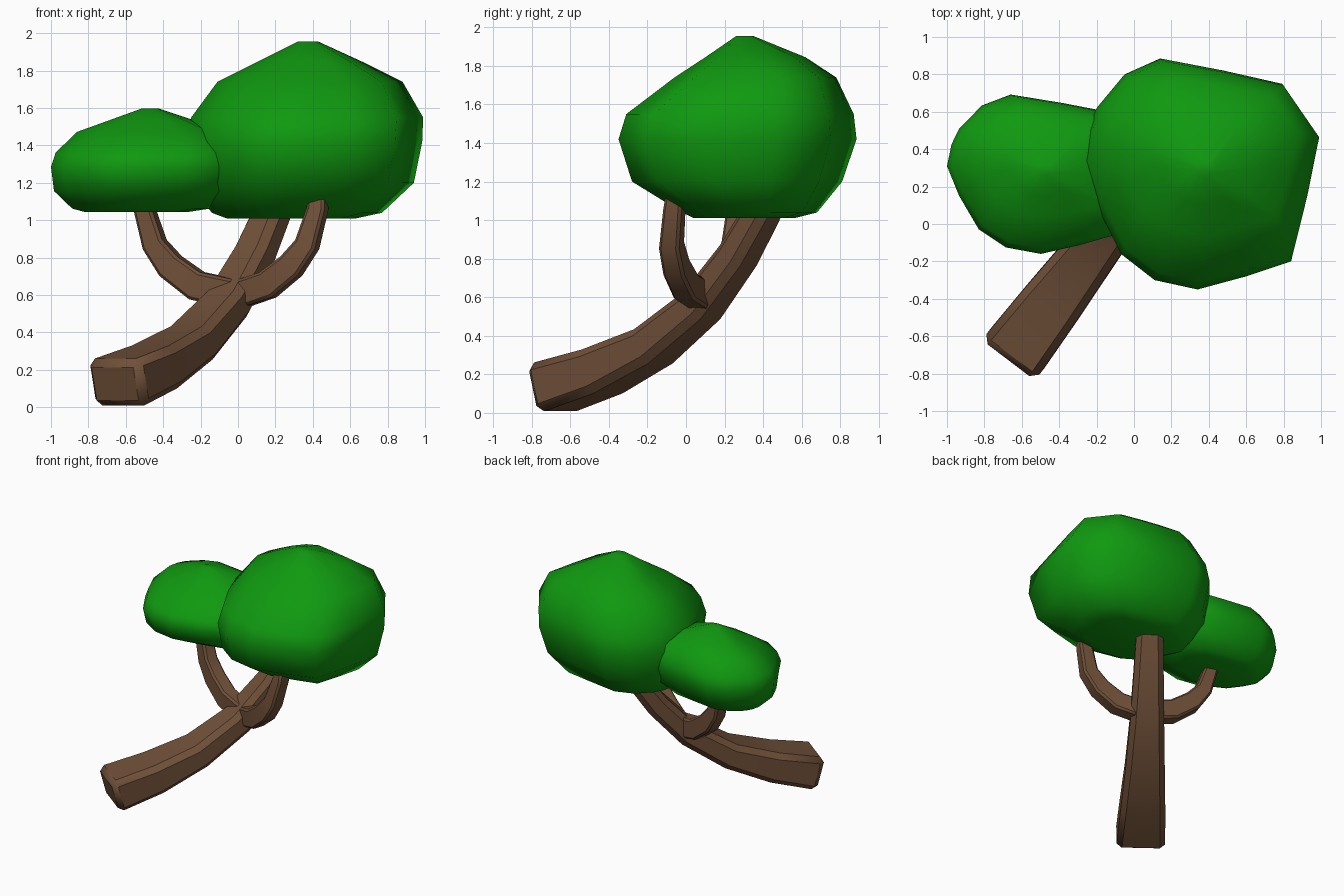
import bpy, bmesh
from mathutils import Vector

if "Cube" in bpy.data.objects:
    bpy.data.objects.remove(bpy.data.objects["Cube"], do_unlink=True)


def material(name, rgb):
    m = bpy.data.materials.new(name)
    m.use_nodes = True
    color = (*rgb, 1)
    m.diffuse_color = color
    m.node_tree.nodes["Principled BSDF"].inputs["Base Color"].default_value = color
    return m


bark = material("bark_brown", (0.16, 0.08, 0.04))
leaf = material("leaf_green", (0.005, 0.32, 0.005))


def make_object(name, mesh, angle):
    ob = bpy.data.objects.new(name, mesh)
    bpy.context.collection.objects.link(ob)
    bpy.ops.object.select_all(action="DESELECT")
    ob.select_set(True)
    bpy.context.view_layer.objects.active = ob
    bpy.ops.object.shade_smooth_by_angle(angle=angle)
    return ob


def loft(name, rings, mat):
    """Join equal-length rings of points into a capped mesh."""
    bm = bmesh.new()
    loops = [[bm.verts.new(p) for p in ring] for ring in rings]
    n = len(loops[0])
    for a, b in zip(loops, loops[1:]):
        for i in range(n):
            j = (i + 1) % n
            bm.faces.new((a[i], a[j], b[j], b[i]))
    bm.faces.new(loops[0])
    bm.faces.new(loops[-1])
    bmesh.ops.recalc_face_normals(bm, faces=bm.faces)
    mesh = bpy.data.meshes.new(name)
    bm.to_mesh(mesh)
    bm.free()
    mesh.materials.append(mat)
    return mesh


def limb(name, path, bevel):
    """Square-section limb; path rows are x, y, z, half width, half height."""
    pts = [Vector(p[:3]) for p in path]
    run = pts[-1] - pts[0]
    side = Vector((run.y, -run.x, 0)).normalized()
    rings = []
    for i, p in enumerate(pts):
        tangent = (pts[min(i + 1, len(pts) - 1)] - pts[max(i - 1, 0)]).normalized()
        up = side.cross(tangent).normalized()
        w, h = path[i][3:]
        rings.append([p + side * w * a + up * h * b
                      for a, b in ((-1, -1), (1, -1), (1, 1), (-1, 1))])
    ob = make_object(name, loft(name, rings, bark), 0.9)
    mod = ob.modifiers.new("soft_edges", "BEVEL")
    mod.width = bevel
    mod.segments = 1
    mod.limit_method = "ANGLE"
    mod.angle_limit = 0.9
    return ob


# Leaning trunk, in one vertical plane: y, z, half width, half height
lean = [(-.71, .125, .18, .132), (-.435, .215, .165, .12), (-.17, .345, .145, .1),
        (.08, .555, .125, .09), (.27, .815, .11, .085), (.39, 1.03, .1, .08),
        (.45, 1.15, .09, .075)]
limb("trunk", [(-.68 + (y + .74) * .76, y, z, w, h) for y, z, w, h in lean], .04)

# Two side branches curving up into the foliage
limb("left_branch", [(0, -.0 + .09, .6, .06, .075), (.16, .0, .655, .06, .075),
                     (.285, -.05, .755, .058, .07), (.37, -.075, .87, .055, .06),
                     (.425, -.06, 1.06, .05, .05), (.43, -.05, 1.15, .045, .045)], .015)
limb("right_branch", [(0, .1, .6, .06, .08), (-.22, .17, .65, .06, .078),
                      (-.36, .22, .755, .058, .072), (-.445, .25, .87, .055, .06),
                      (-.5, .27, 1.06, .05, .05), (-.51, .27, 1.15, .045, .045)], .015)

# Foliage: one irregular outline, fitted into a box at each level
outline = [(-.28, .33), (-.25, .5), (-.2, .62), (-.05, .8), (.14, .885), (.48, .82),
           (.79, .75), (.985, .46), (.92, .13), (.84, -.2), (.6, -.28), (.34, -.35),
           (.11, -.3), (-.07, -.16), (-.2, .1)]
# z, min x, max x, min y, max y
levels = [(1.01, -.06, .63, .04, .56), (1.04, -.14, .77, -.02, .68),
          (1.2, -.26, .94, -.28, .81), (1.42, -.28, .985, -.35, .885),
          (1.55, -.25, .99, -.31, .87), (1.74, -.11, .88, -.06, .78),
          (1.845, .1, .67, .1, .62), (1.955, .32, .43, .26, .35)]
lo_x, hi_x = min(p[0] for p in outline), max(p[0] for p in outline)
lo_y, hi_y = min(p[1] for p in outline), max(p[1] for p in outline)
rings = [[(x0 + (x - lo_x) / (hi_x - lo_x) * (x1 - x0),
           y0 + (y - lo_y) / (hi_y - lo_y) * (y1 - y0), z) for x, y in outline]
         for z, x0, x1, y0, y1 in levels]
crown = make_object("large_foliage", loft("foliage", rings, leaf), 1.0)

# Smaller, flatter copy of the same crown
small = bpy.data.objects.new("small_foliage", crown.data)
bpy.context.collection.objects.link(small)
small.scale = (.81, .69, .585)
small.location = (-.773, .0815, .454)
